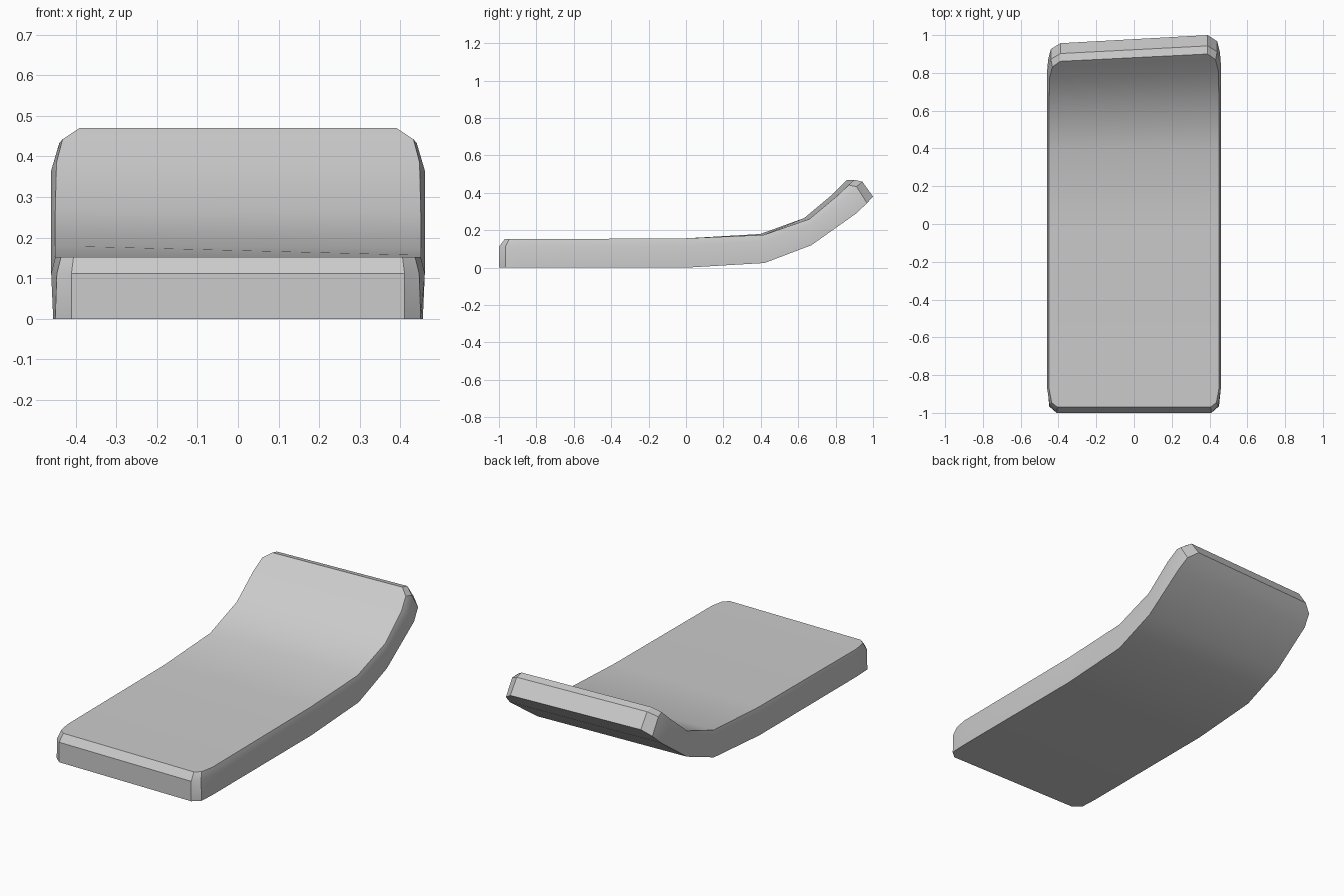
import bpy
import bmesh
import math

cube = bpy.data.objects.get("Cube")
if cube:
    bpy.data.objects.remove(cube, do_unlink=True)

# Left half of each edge loop, front to back: underside, shoulder, top
BOTTOM = [(.41, -1, 0), (.45, -.965, 0), (.455, -.87, 0), (.455, 0, 0), (.455, .42, .025),
          (.455, .67, .12), (.455, .91, .29), (.44, .968, .345), (.39, 1, .38)]
SHOULDER = [(.41, -1, .112), (.446, -.965, .112), (.46, -.87, .112), (.46, 0, .117), (.46, .42, .14),
            (.46, .665, .225), (.46, .845, .365), (.44, .912, .433), (.39, .943, .46)]
TOP = [(.405, -.97, .152), (.436, -.945, .152), (.45, -.87, .152), (.45, 0, .157), (.45, .415, .175),
       (.45, .66, .26), (.447, .81, .385), (.432, .87, .442), (.39, .9, .47)]


def right_side(p):
    """Mirror a point; the curled end is slightly skewed."""
    x, y, z = p
    if y > 0:
        y *= .957
    if .3 < y < .7:
        z += .005
    return (-x, y, z)


# Curved slab
bm = bmesh.new()
left = [[bm.verts.new(p) for p in loop] for loop in (BOTTOM, SHOULDER, TOP)]
right = [[bm.verts.new(right_side(p)) for p in loop] for loop in (BOTTOM, SHOULDER, TOP)]

# Broad underside and top, one strip per station
for level in (0, 2):
    l, r = left[level], right[level]
    for i in range(len(l) - 1):
        bm.faces.new((l[i], l[i + 1], r[i + 1], r[i]))

# Rim walls and chamfers
rings = [l + r[::-1] for l, r in zip(left, right)]
for lower, upper in zip(rings, rings[1:]):
    n = len(lower)
    for i in range(n):
        j = (i + 1) % n
        bm.faces.new((lower[i], lower[j], upper[j], upper[i]))
bmesh.ops.recalc_face_normals(bm, faces=bm.faces)

mesh = bpy.data.meshes.new("curved_slab")
bm.to_mesh(mesh)
bm.free()
slab = bpy.data.objects.new("curved_slab", mesh)
bpy.context.collection.objects.link(slab)

# Plain grey finish
grey = bpy.data.materials.new("light_grey")
grey.use_nodes = True
colour = (.6, .6, .6, 1)
grey.diffuse_color = colour
grey.node_tree.nodes["Principled BSDF"].inputs["Base Color"].default_value = colour
mesh.materials.append(grey)

# Smooth bends, crisp chamfers
bpy.ops.object.select_all(action="DESELECT")
slab.select_set(True)
bpy.context.view_layer.objects.active = slab
bpy.ops.object.shade_smooth_by_angle(angle=math.radians(30))
